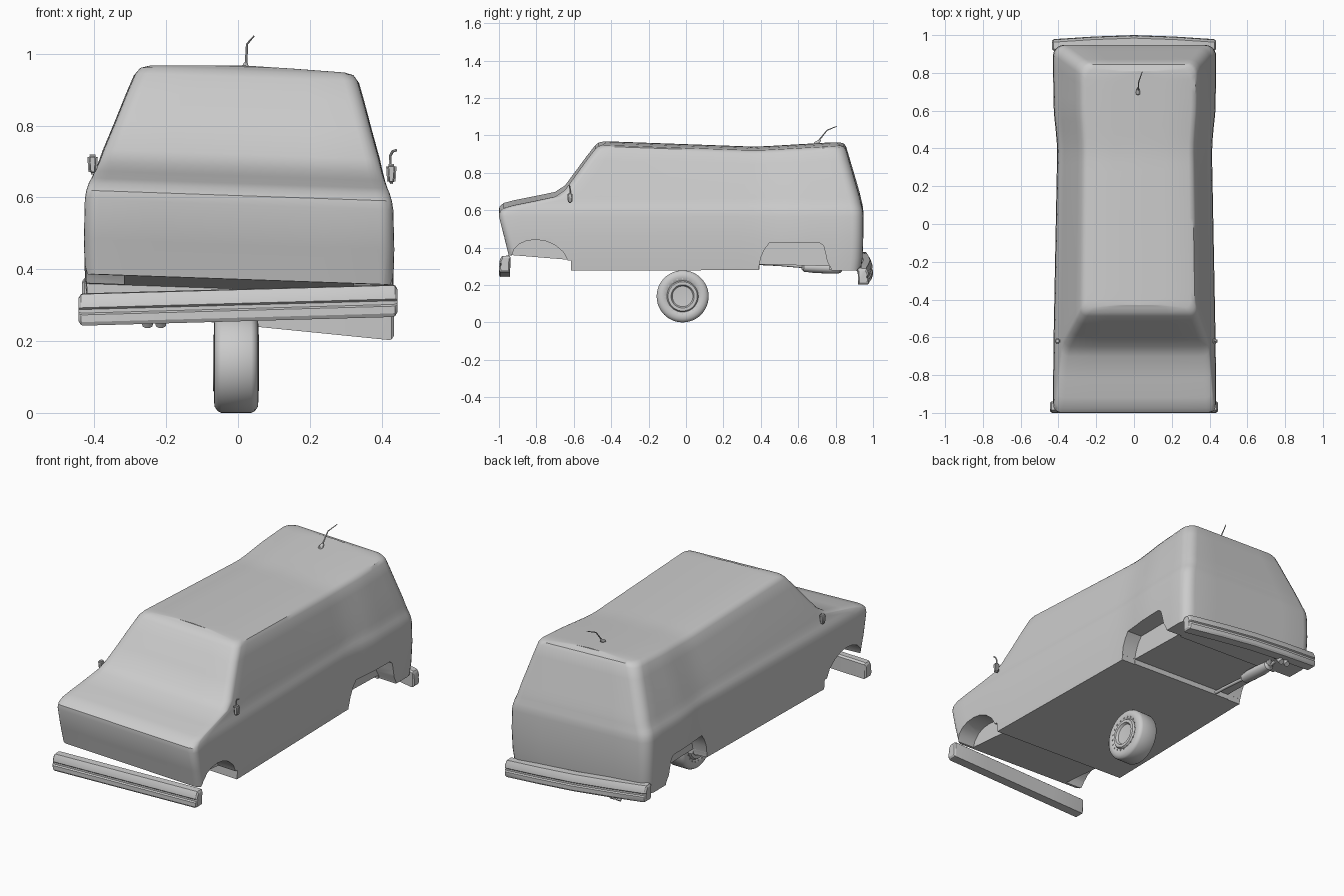
import bpy, bmesh, math
from mathutils import Vector

if "Cube" in bpy.data.objects:
    bpy.data.objects.remove(bpy.data.objects["Cube"])


def lerp_table(table, v):
    if v <= table[0][0]:
        return table[0][1]
    for (a, fa), (b, fb) in zip(table, table[1:]):
        if v <= b:
            return fa + (fb - fa) * (v - a) / (b - a)
    return table[-1][1]


def finish(name, bm, angle=35):
    bmesh.ops.recalc_face_normals(bm, faces=bm.faces)
    me = bpy.data.meshes.new(name)
    bm.to_mesh(me)
    bm.free()
    ob = bpy.data.objects.new(name, me)
    bpy.context.collection.objects.link(ob)
    smooth(ob, angle)
    return ob


def smooth(ob, angle=35):
    bpy.ops.object.select_all(action='DESELECT')
    ob.select_set(True)
    bpy.context.view_layer.objects.active = ob
    bpy.ops.object.shade_smooth_by_angle(angle=math.radians(angle))


def loft(name, rings, angle=35):
    """Skin closed rings of points and cap both ends."""
    bm = bmesh.new()
    vs = [[bm.verts.new(p) for p in r] for r in rings]
    n = len(rings[0])
    for a, b in zip(vs, vs[1:]):
        for i in range(n):
            bm.faces.new((a[i], a[(i + 1) % n], b[(i + 1) % n], b[i]))
    caps = [bm.faces.new(vs[0]), bm.faces.new(vs[-1])]
    bmesh.ops.triangulate(bm, faces=caps)
    return finish(name, bm, angle)


def tube(name, pts, radii, segs=12, flat=1.0):
    """Round pipe along points lying mostly in a y-z path."""
    pts = [Vector(p) for p in pts]
    rings = []
    for i, p in enumerate(pts):
        t = (pts[min(i + 1, len(pts) - 1)] - pts[max(i - 1, 0)]).normalized()
        u = Vector((1, 0, 0)) - t * t.x
        u.normalize()
        v = t.cross(u)
        rings.append([p + radii[i] * (u * math.cos(a) * flat + v * math.sin(a))
                      for a in (2 * math.pi * k / segs for k in range(segs))])
    return loft(name, rings)


def prism(name, yz, x0, x1):
    return loft(name, [[(x, y, z) for y, z in yz] for x in (x0, x1)])


# --- body: horizontal rounded slices (z, front y, rear y, half width)
SLICES = [(.293, -.925, .935, .425), (.36, -.945, .944, .43), (.47, -.972, .948, .433),
          (.58, -1.0, .948, .43), (.605, -.998, .946, .426), (.625, -.975, .942, .42),
          (.64, -.92, .938, .413), (.66, -.82, .934, .405), (.685, -.70, .928, .397),
          (.72, -.647, .918, .387), (.80, -.588, .895, .36), (.88, -.53, .872, .334),
          (.935, -.487, .856, .315), (.952, -.468, .845, .302), (.959, -.445, .825, .28),
          (.965, -.43, .81, .14), (.968, -.43, .81, .02)]
WAIST = [(-1, 1), (-.6, .99), (.3, .95), (.4, .945), (.5, .965), (.6, .99), (.95, 1)]
DIP = [(-.47, 0), (.28, -.027), (.36, -.03), (.44, -.027), (.8, -.006), (.95, 0)]


def slice_ring(z, yf, yr, w):
    rf, rr = min(.04, w * .9), min(.06, w * .9)
    corners = [(w - rf, yf + rf, rf, -90), (w - rr, yr - rr, rr, 0),
               (-w + rr, yr - rr, rr, 90), (-w + rf, yf + rf, rf, 180)]
    counts = [24, 5, 24, 5]
    arcs = [[(cx + r * math.cos(math.radians(a0 + 18 * k)),
              cy + r * math.sin(math.radians(a0 + 18 * k))) for k in range(6)]
            for cx, cy, r, a0 in corners]
    pts = []
    for i, arc in enumerate(arcs):
        p, q, n = arc[-1], arcs[(i + 1) % 4][0], counts[i]
        pts += arc + [(p[0] + (q[0] - p[0]) * k / n, p[1] + (q[1] - p[1]) * k / n)
                      for k in range(1, n)]
    up = max(0, min(1, (z - .6) / .35))
    return [(x * lerp_table(WAIST, y), y, z + up * lerp_table(DIP, y)) for x, y in pts]


body = loft("van_body", [slice_ring(*s) for s in SLICES])

# --- underside recesses and wheel arches
FRONT_ARCH = [(-.955, .2), (-.94, .35), (-.92, .405), (-.89, .435), (-.85, .452), (-.80, .457),
              (-.75, .45), (-.70, .428), (-.655, .39), (-.63, .34), (-.612, .2)]
REAR_ARCH = [(.385, .2), (.388, .30), (.40, .36), (.42, .405), (.445, .438), (.715, .44),
             (.735, .425), (.747, .38), (.755, .34), (.775, .305), (.79, .2)]
cutters = [prism("cut_front", [(-1.2, .2), (-1.2, .375), (-.945, .372), (-.615, .345), (-.615, .2)], -.6, .6),
           prism("cut_rear", [(.392, .2), (.392, .322), (.765, .312), (.765, .2)], -.6, .6)]
for s in (-1, 1):
    cutters.append(prism("cut_front_arch", FRONT_ARCH, s * .32, s * .7))
    cutters.append(prism("cut_rear_arch", REAR_ARCH, s * .32, s * .7))
bpy.context.view_layer.objects.active = body
for c in cutters:
    c.hide_render = True
    m = body.modifiers.new("cut", 'BOOLEAN')
    m.operation, m.solver, m.object = 'DIFFERENCE', 'EXACT', c
    with bpy.context.temp_override(object=body, active_object=body):
        bpy.ops.object.modifier_apply(modifier=m.name)
for c in cutters:
    bpy.data.objects.remove(c)

# the whole shell leans slightly to one side
for v in body.data.vertices:
    x, z = v.co.x, v.co.z
    v.co.z = z - .035 * x
    v.co.x = x + .003 + .022 * max(0, z - .62) / .33
smooth(body, 35)

# --- bumpers: ribbed section (depth from outer face, height)
SECTION = [(.006, 0), (0, .01), (0, .03), (.008, .035), (.008, .045), (.002, .05),
           (.005, .068), (.016, .088), (.052, .09), (.062, .082), (.058, 0)]


def bumper(name, side, z0, slope, bow, half):
    rings = []
    for t, k in [(-1, .72), (-.985, .95), (-.97, 1), (-.5, 1), (0, 1), (.5, 1), (.97, 1), (.985, .95), (1, .72)]:
        x = t * half
        ring = []
        for d, h in SECTION:
            d, h = .03 + (d - .03) * k, .045 + (h - .045) * k
            ring.append((x, side * (1 - d - bow * abs(t) ** 1.5), z0 + h + slope * x))
        rings.append(ring)
    return loft(name, rings, 30)


bumper("front_bumper", -1, .255, .028, 0, .444)
bumper("rear_bumper", 1, .245, -.1, .022, .434)

# --- single central wheel
half = [(.048, .0), (.052, .055), (.064, .062), (.064, .078), (.054, .084), (.058, .09),
        (.062, .105), (.060, .122), (.052, .134), (.042, .139)]
prof = [(-x, r) for x, r in half] + [(x, r) for x, r in reversed(half)]
WC = Vector((-.005, -.018, .139))
bm = bmesh.new()
vs = [bm.verts.new(WC + Vector((x, 0, r))) for x, r in prof]
es = [bm.edges.new(p) for p in zip(vs, vs[1:])]
bmesh.ops.spin(bm, geom=vs + es, cent=WC, axis=(1, 0, 0), angle=2 * math.pi, steps=48)
bmesh.ops.remove_doubles(bm, verts=bm.verts, dist=.0003)
finish("wheel", bm, 40)

# small studs around the rim
bm = bmesh.new()
for s in (-1, 1):
    for k in range(20):
        a = 2 * math.pi * k / 20
        r = bmesh.ops.create_cube(bm, size=.006)
        bmesh.ops.translate(bm, verts=r['verts'],
                            vec=WC + Vector((s * .059, .094 * math.cos(a), .094 * math.sin(a))))
finish("rim_studs", bm)

# --- exhaust: pipe, silencer and two tips
EX = -.235
tube("exhaust_pipe", [(EX, .38, .316), (EX, .5, .31), (EX, .64, .298)], [.009] * 3)
tube("silencer", [(EX, .62, .297), (EX, .63, .295), (EX, .68, .294), (EX, .78, .289), (EX, .825, .287), (EX, .835, .287)],
     [.012, .024, .029, .029, .024, .012], 16, 1.2)
for x in (-.252, -.215):
    tube("exhaust_tip", [(EX, .82, .288), (x, .86, .318), (x, .89, .315), (x, .925, .285), (x, .955, .245)],
         [.014, .015, .015, .015, .015])


# --- door mirrors
def mirror(name, x, z):
    bm = bmesh.new()
    r = bmesh.ops.create_cube(bm, size=1)
    for v in r['verts']:
        low = .75 if v.co.z < 0 else 1
        v.co = Vector((x + v.co.x * .03 * low, -.62 + v.co.y * .03 * low, z + v.co.z * .055))
    bmesh.ops.bevel(bm, geom=bm.edges[:], offset=.007, segments=3, affect='EDGES')
    finish(name, bm, 40)


mirror("right_mirror", .427, .665)
mirror("left_mirror", -.405, .692)
tube("right_mirror_arm", [(.424, -.62, .68), (.424, -.62, .715), (.43, -.622, .728), (.442, -.624, .732)],
     [.004] * 4, 8)

# --- roof aerial
tube("aerial_base", [(.021, .69, .945), (.021, .695, .957), (.021, .712, .968), (.021, .72, .975)],
     [.012, .012, .008, .004], 10)
tube("aerial", [(.022, .70, .96), (.025, .754, 1.027), (.044, .807, 1.049)], [.004, .003, .002], 8)
